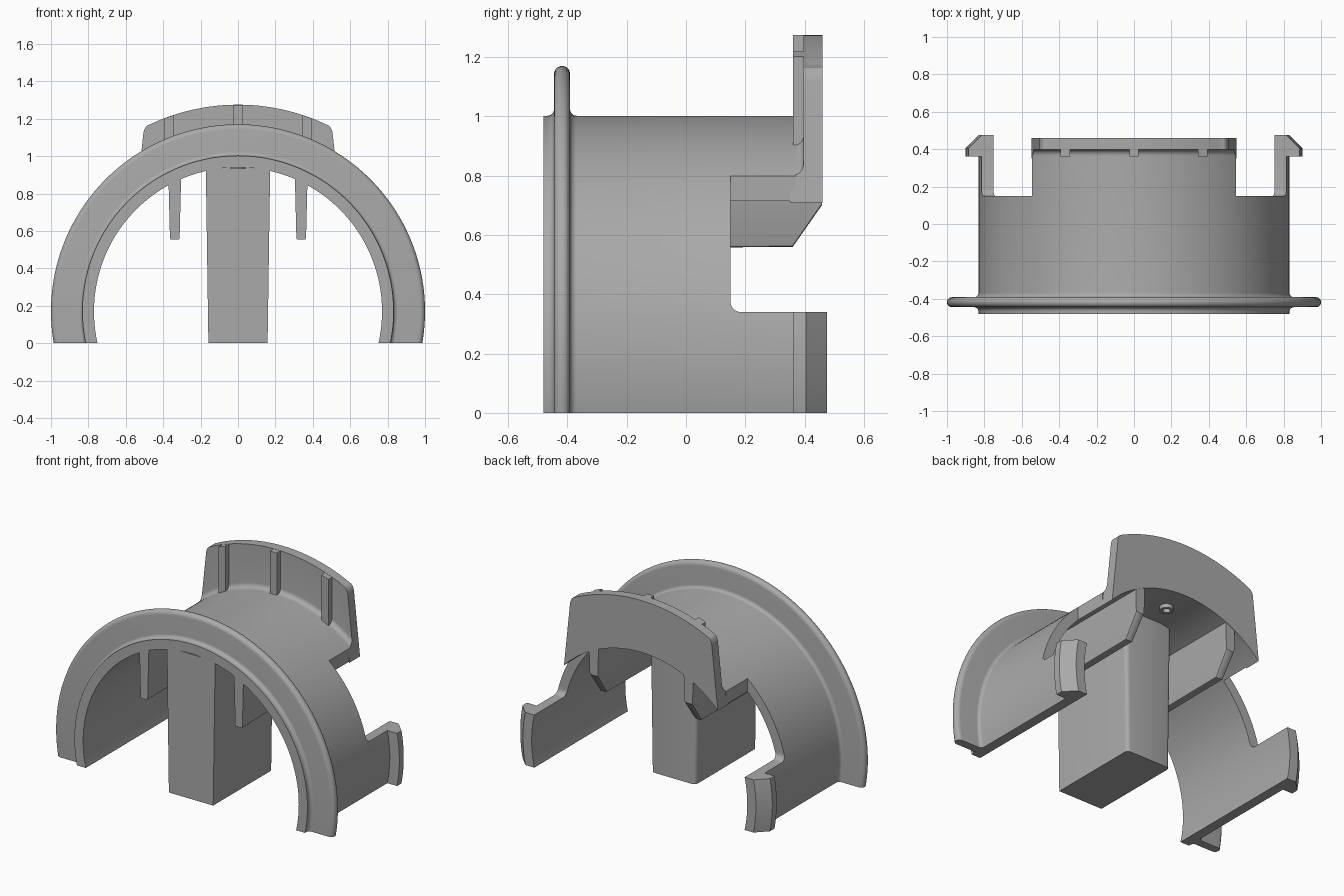
import bpy, bmesh, math
from mathutils import Vector

CZ = 0.17                      # height of the arch centre
R_IN, R_OUT, R_RIM = 0.77, 0.832, 1.0

cube = bpy.data.objects.get("Cube")
if cube:
    bpy.data.objects.remove(cube)

grey = bpy.data.materials.new("plain grey")
grey.use_nodes = True
colour = (0.4, 0.4, 0.4, 1)
grey.diffuse_color = colour
grey.node_tree.nodes["Principled BSDF"].inputs["Base Color"].default_value = colour


def finish(bm, name, smooth=True):
    bmesh.ops.recalc_face_normals(bm, faces=bm.faces)
    mesh = bpy.data.meshes.new(name)
    bm.to_mesh(mesh)
    bm.free()
    mesh.materials.append(grey)
    obj = bpy.data.objects.new(name, mesh)
    bpy.context.collection.objects.link(obj)
    if smooth:
        smooth_sharp(obj)
    return obj


def smooth_sharp(obj):
    bpy.ops.object.select_all(action='DESELECT')
    obj.select_set(True)
    bpy.context.view_layer.objects.active = obj
    bpy.ops.object.shade_smooth_by_angle(angle=math.radians(30))


def slice_off(bm, point, normal):
    """Remove everything on the normal side and cap the cut."""
    geom = bm.verts[:] + bm.edges[:] + bm.faces[:]
    bmesh.ops.bisect_plane(bm, geom=geom, plane_co=point, plane_no=normal, clear_outer=True)
    bmesh.ops.holes_fill(bm, edges=[e for e in bm.edges if e.is_boundary], sides=0)


def sweep(profile, start, end, steps):
    """Sweep a closed (radius, y) profile around the arch axis."""
    bm = bmesh.new()
    rings = []
    for i in range(steps + 1):
        a = math.radians(start + (end - start) * i / steps)
        rings.append([bm.verts.new((r * math.cos(a), y, CZ + r * math.sin(a))) for r, y in profile])
    n = len(profile)
    for a, b in zip(rings, rings[1:]):
        for k in range(n):
            bm.faces.new((a[k], a[(k + 1) % n], b[(k + 1) % n], b[k]))
    bm.faces.new(rings[0])
    bm.faces.new(rings[-1])
    return bm


def prism(outline, x0, x1):
    """Extrude a (y, z) outline along x."""
    bm = bmesh.new()
    face = bm.faces.new([bm.verts.new((x0, y, z)) for y, z in outline])
    moved = bmesh.ops.extrude_face_region(bm, geom=[face])["geom"]
    bmesh.ops.translate(bm, vec=(x1 - x0, 0, 0),
                        verts=[v for v in moved if isinstance(v, bmesh.types.BMVert)])
    bmesh.ops.recalc_face_normals(bm, faces=bm.faces)
    return bm


def arc(r, y, radius, a0, a1, n=6):
    angles = [math.radians(a0 + (a1 - a0) * i / n) for i in range(n + 1)]
    return [(r + radius * math.sin(a), y + radius * math.cos(a)) for a in angles]


# Arched shell with a rounded flange and fillets at its root
FY, HALF, FIL = -0.418, 0.027, 0.022
profile = [(R_IN, 0.37), (R_IN, -0.48), (R_OUT, -0.48)]
profile += arc(R_OUT + FIL, FY - HALF - FIL, FIL, 270, 360)
profile += arc(R_RIM - HALF, FY, HALF, 180, 0, 10)
profile += arc(R_OUT + FIL, FY + HALF + FIL, FIL, 180, 270)
profile += [(R_OUT, 0.37)]
bm = sweep(profile, -20, 200, 110)
slice_off(bm, (0, 0, 0), (0, 0, -1))
shell = finish(bm, "arched_shell", False)

# Side notches between the clip arms and the upper tongue
for side in (-1, 1):
    bm = prism([(0.15, 0.34), (0.8, 0.34), (0.8, 1.2), (0.15, 1.2)], side * 0.545, side * 1.3)
    corner = [e for e in bm.edges
              if all(abs(v.co.y - 0.15) < 0.01 and v.co.z < 0.4 for v in e.verts)]
    bmesh.ops.bevel(bm, geom=corner, offset=0.035, segments=6, profile=0.5, affect='EDGES')
    cutter = finish(bm, "notch_cutter", False)
    cutter.hide_render = True
    cutter.hide_set(True)
    mod = shell.modifiers.new("notch", 'BOOLEAN')
    mod.object, mod.solver = cutter, 'EXACT'
    bpy.ops.object.select_all(action='DESELECT')
    bpy.context.view_layer.objects.active = shell
    shell.select_set(True)
    bpy.ops.object.modifier_apply(modifier=mod.name)
    bpy.data.objects.remove(cutter)
smooth_sharp(shell)

# Outward hooks at the ends of the clip arms
hook = [(R_IN, 0.36), (0.9, 0.36), (0.9, 0.405), (R_OUT, 0.475), (R_IN, 0.475)]
for name, start in (("left_hook", -20), ("right_hook", 160)):
    bm = sweep(hook, start, start + 40, 20)
    slice_off(bm, (0, 0, 0), (0, 0, -1))
    slice_off(bm, (0, 0, 0.34), (0, 0, 1))
    finish(bm, name)

# Upright back plate with a filleted foot and rounded top corners
plate = [(R_IN, 0.35), (R_OUT, 0.35)] + arc(R_OUT + 0.03, 0.367, 0.03, 270, 360)
plate += [(1.105, 0.397), (1.105, 0.46), (R_IN, 0.46)]
bm = sweep(plate, 30, 150, 60)
for side in (-1, 1):
    slice_off(bm, (side * 0.545, 0, 0.75), (side, 0, 0.105))
corners = [e for e in bm.edges if all(abs(v.co.x) > 0.48 and v.co.z > 1.1 for v in e.verts)
           and abs(e.verts[0].co.y - e.verts[1].co.y) > 0.05
           and e.calc_face_angle(0) > 0.5]
bmesh.ops.bevel(bm, geom=corners, offset=0.04, segments=5, profile=0.5, affect='EDGES')
finish(bm, "back_plate")

# Three small ribs on the front of the plate
rib = [(0.81, 0.36), (1.104, 0.36), (1.104, 0.41), (0.81, 0.41)]
for name, x in (("left_rib", 0.368), ("middle_rib", 0), ("right_rib", -0.368)):
    bm = sweep(rib, 60, 120, 60)
    slice_off(bm, (x + 0.025, 0, 0), (1, 0, 0))
    slice_off(bm, (x - 0.025, 0, 0), (-1, 0, 0))
    finish(bm, name)

# Hanging fins below the arch, narrower at the foot
fin = [(-0.475, 0.553), (0.36, 0.56), (0.458, 0.70), (0.458, 0.895), (-0.475, 0.895)]
for name, x in (("left_fin", 0.338), ("right_fin", -0.338)):
    bm = prism(fin, x - 0.034, x + 0.034)
    for v in bm.verts:
        v.co.x = x + (v.co.x - x) * (0.75 + 0.25 * (v.co.z - 0.55) / 0.34)
    low = [e for e in bm.edges if all(v.co.z < 0.75 for v in e.verts)
           and abs(e.verts[0].co.x - e.verts[1].co.x) < 0.02]
    bmesh.ops.bevel(bm, geom=low, offset=0.009, segments=2, profile=0.5, affect='EDGES')
    finish(bm, name)

# Central post, slightly tapered, with rounded rear edges
bm = prism([(-0.479, 0), (0.13, 0), (0.13, 0.935), (-0.479, 0.935)], -0.172, 0.172)
for v in bm.verts:
    if v.co.z < 0.5:
        v.co.x *= 0.92
rear = [e for e in bm.edges if all(v.co.y > 0 for v in e.verts)
        and abs(e.verts[0].co.z - e.verts[1].co.z) > 0.5]
bmesh.ops.bevel(bm, geom=rear, offset=0.025, segments=4, profile=0.5, affect='EDGES')
finish(bm, "centre_post")

# Small ring boss under the tongue
bm = bmesh.new()
rings = []
for radius, z in ((0.04, 0.95), (0.04, 0.915), (0.022, 0.915), (0.022, 0.95)):
    rings.append([bm.verts.new((radius * math.cos(math.tau * i / 24),
                                0.29 + radius * math.sin(math.tau * i / 24), z)) for i in range(24)])
for a, b in zip(rings, rings[1:] + rings[:1]):
    for i in range(24):
        j = (i + 1) % 24
        bm.faces.new((a[i], a[j], b[j], b[i]))
finish(bm, "ring_boss")
